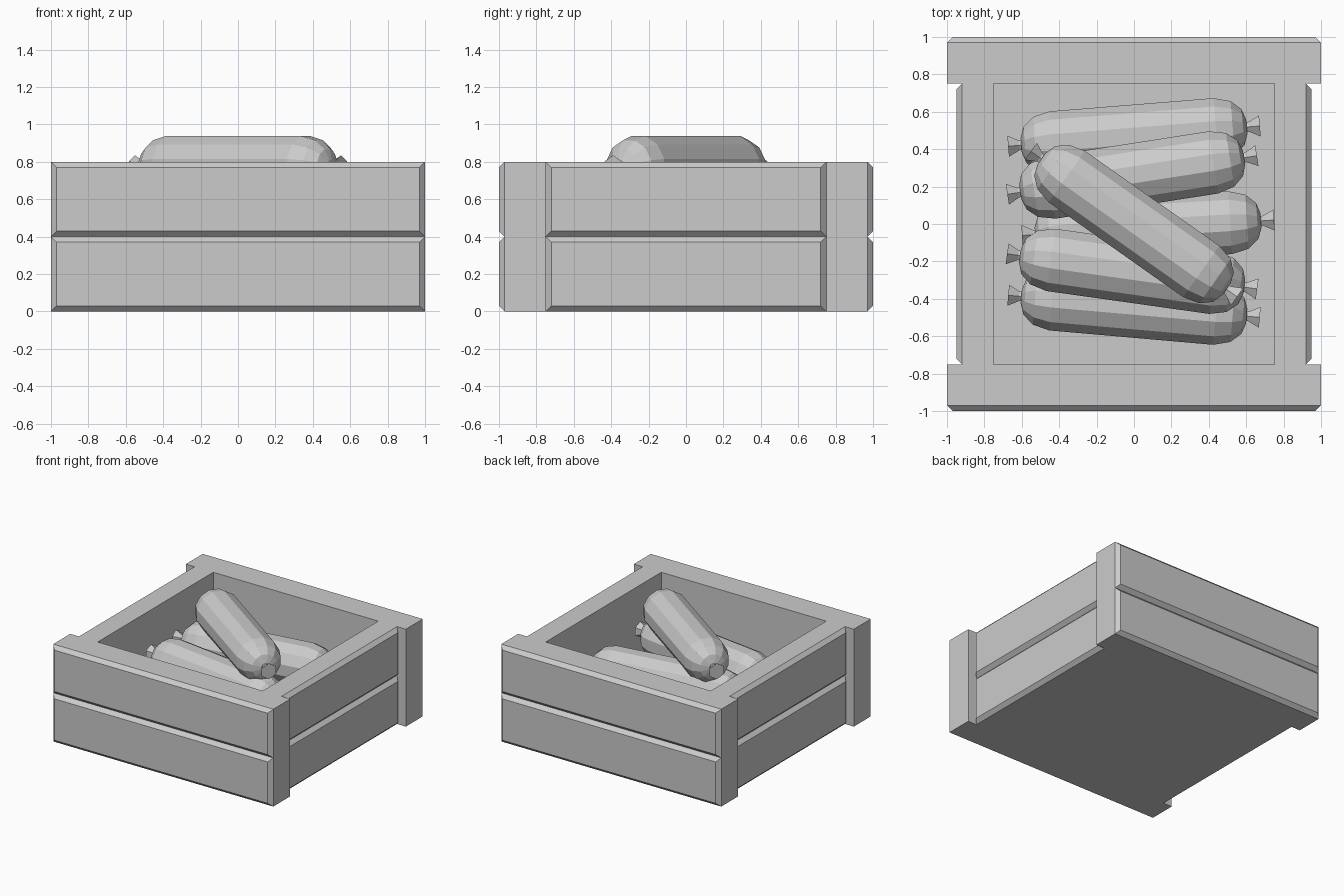
import bpy, bmesh
from math import radians, atan, degrees, pi, cos, sin
from mathutils import Matrix

if "Cube" in bpy.data.objects:
    bpy.data.objects.remove(bpy.data.objects["Cube"])

BEVEL = 0.03


def finish(name, bm, matrix=Matrix()):
    bmesh.ops.recalc_face_normals(bm, faces=bm.faces)
    mesh = bpy.data.meshes.new(name)
    bm.to_mesh(mesh)
    bm.free()
    ob = bpy.data.objects.new(name, mesh)
    ob.matrix_world = matrix
    bpy.context.collection.objects.link(ob)
    return ob


def board(name, half_len, inner, outer, z0, z1, turn):
    """Plank facing -y with chamfered outer edges, turned about z."""
    bm = bmesh.new()
    rings = []
    for y, b in ((-inner, 0), (-outer + BEVEL, 0), (-outer, BEVEL)):
        x = half_len - b
        rings.append([bm.verts.new(p) for p in (
            (-x, y, z0 + b), (x, y, z0 + b), (x, y, z1 - b), (-x, y, z1 - b))])
    for a, c in zip(rings, rings[1:]):
        for i in range(4):
            bm.faces.new((a[i], a[(i + 1) % 4], c[(i + 1) % 4], c[i]))
    bm.faces.new(rings[0])
    bm.faces.new(rings[-1])
    finish(name, bm, Matrix.Rotation(radians(turn), 4, 'Z'))


def lathe(bm, profile, sides):
    """Capped surface of revolution about the x axis."""
    rings = [[bm.verts.new((x, r * cos(2 * pi * (i + .5) / sides),
                            r * sin(2 * pi * (i + .5) / sides)))
              for i in range(sides)] for x, r in profile]
    for a, c in zip(rings, rings[1:]):
        for i in range(sides):
            bm.faces.new((a[i], a[(i + 1) % sides], c[(i + 1) % sides], c[i]))
    bm.faces.new(rings[0])
    bm.faces.new(rings[-1])


def sausage(name, x, y, z, angle):
    bm = bmesh.new()
    half = [(0.44, 0.174), (0.53, 0.15), (0.585, 0.1), (0.605, 0.04)]
    lathe(bm, [(-a, r) for a, r in reversed(half)] + half, 12)
    # flared casing knots at both ends
    for s in (-1, 1):
        lathe(bm, [(s * 0.595, 0.03), (s * 0.615, 0.03), (s * 0.675, 0.065)], 6)
    finish(name, bm, Matrix.Translation((x, y, z)) @ Matrix.Rotation(radians(angle), 4, 'Z'))


# crate walls: two planks per side
for row, z in (("lower", 0.0), ("upper", 0.4)):
    board(f"front_board_{row}", 1.0, 0.75, 1.0, z, z + 0.4, 0)
    board(f"back_board_{row}", 1.0, 0.75, 1.0, z, z + 0.4, 180)
    board(f"right_board_{row}", 0.75, 0.75, 0.95, z, z + 0.4, 90)
    board(f"left_board_{row}", 0.75, 0.75, 0.95, z, z + 0.4, -90)

# crate floor
bm = bmesh.new()
bmesh.ops.create_cube(bm, size=1, matrix=Matrix.Translation((0, 0, 0.06))
                      @ Matrix.Diagonal((1.5, 1.5, 0.12, 1)))
finish("crate_floor", bm)

# sausages: bottom layer, middle layer, one across the top
layout = [(0, 0.47, 0.29, 4.6), (0.075, -0.02, 0.29, 3.5), (0, -0.44, 0.29, -5.0),
          (-0.01, 0.262, 0.51, 8.8), (-0.01, -0.253, 0.51, -8.0),
          (0, 0, 0.77, -35.2)]
for i, spot in enumerate(layout, 1):
    sausage(f"sausage_{i}", *spot)
